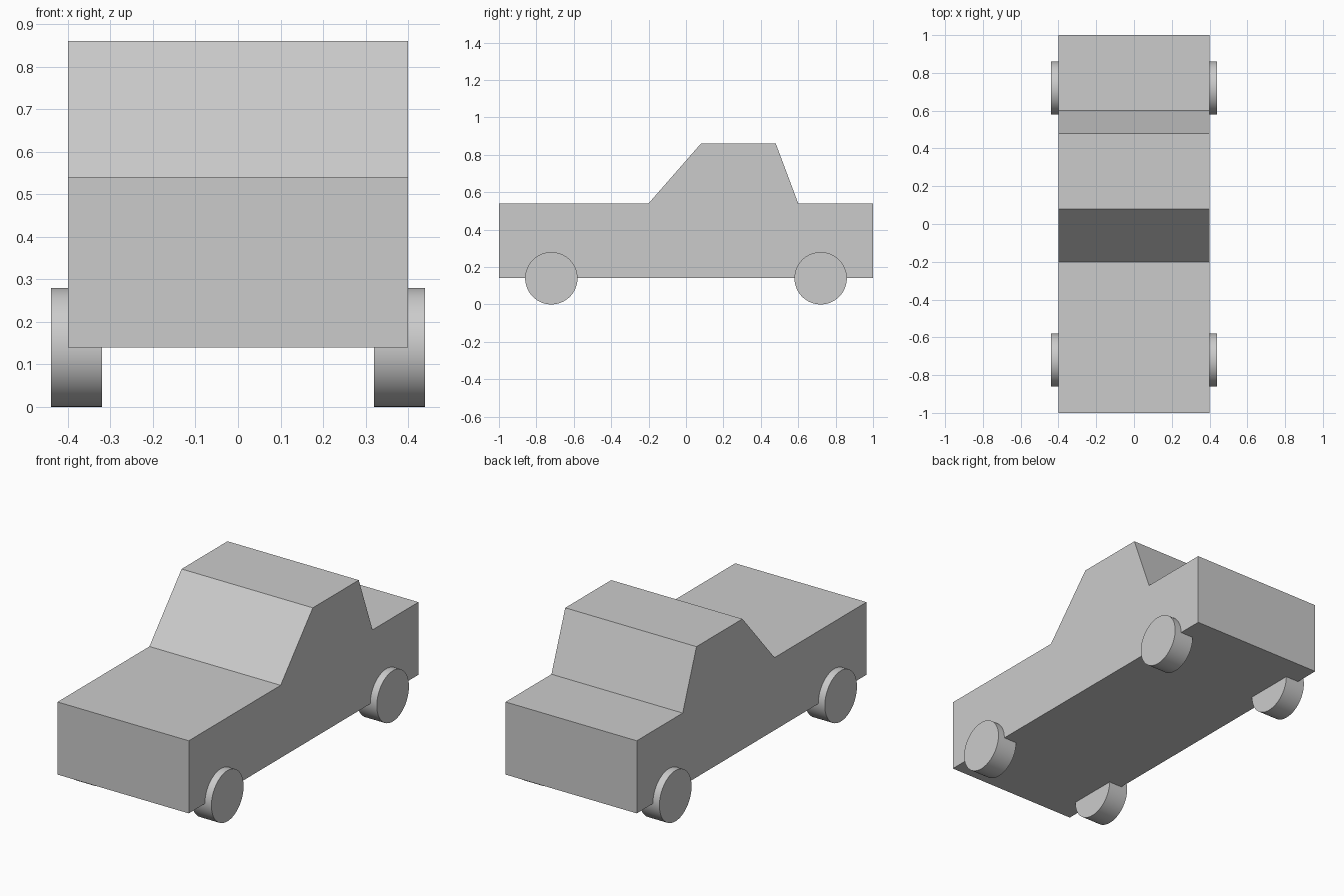
import bpy
import bmesh
import math

cube = bpy.data.objects.get("Cube")
if cube:
    bpy.data.objects.remove(cube, do_unlink=True)

HALF_WIDTH = 0.4
WHEEL_RADIUS = 0.14
WHEEL_WIDTH = 0.12
AXLE_Y = 0.72

# One plain grey for the whole model
grey = bpy.data.materials.new("plain grey")
grey.use_nodes = True
colour = (0.6, 0.6, 0.6, 1)
grey.diffuse_color = colour
grey.node_tree.nodes["Principled BSDF"].inputs["Base Color"].default_value = colour


def extrude_profile(name, profile, half_width):
    """Extrude a side profile of (y, z) points across x."""
    bm = bmesh.new()
    side = bm.faces.new([bm.verts.new((-half_width, y, z)) for y, z in profile])
    result = bmesh.ops.extrude_face_region(bm, geom=[side], use_keep_orig=True)
    moved = [v for v in result["geom"] if isinstance(v, bmesh.types.BMVert)]
    bmesh.ops.translate(bm, verts=moved, vec=(2 * half_width, 0, 0))
    bmesh.ops.recalc_face_normals(bm, faces=bm.faces)
    mesh = bpy.data.meshes.new(name)
    bm.to_mesh(mesh)
    bm.free()
    mesh.materials.append(grey)
    obj = bpy.data.objects.new(name, mesh)
    bpy.context.collection.objects.link(obj)
    return obj


def add_wheel(name, x, y):
    bpy.ops.mesh.primitive_cylinder_add(
        vertices=64, radius=WHEEL_RADIUS, depth=WHEEL_WIDTH,
        location=(x, y, WHEEL_RADIUS), rotation=(0, math.pi / 2, 0))
    wheel = bpy.context.object
    wheel.name = name
    wheel.data.materials.append(grey)
    bpy.ops.object.shade_smooth_by_angle(angle=math.radians(30))


# Body with bonnet, cabin and boot in one profile
extrude_profile("car_body", [
    (-1, 0.14), (1, 0.14), (1, 0.54), (0.6, 0.54),
    (0.48, 0.86), (0.08, 0.86), (-0.2, 0.54), (-1, 0.54),
], HALF_WIDTH)

# Four wheels, partly sunk into the body sides
for end, y in (("front", -AXLE_Y), ("rear", AXLE_Y)):
    for side, sign in (("left", 1), ("right", -1)):
        add_wheel(f"{end}_{side}_wheel", sign * (HALF_WIDTH - 0.02), y)
